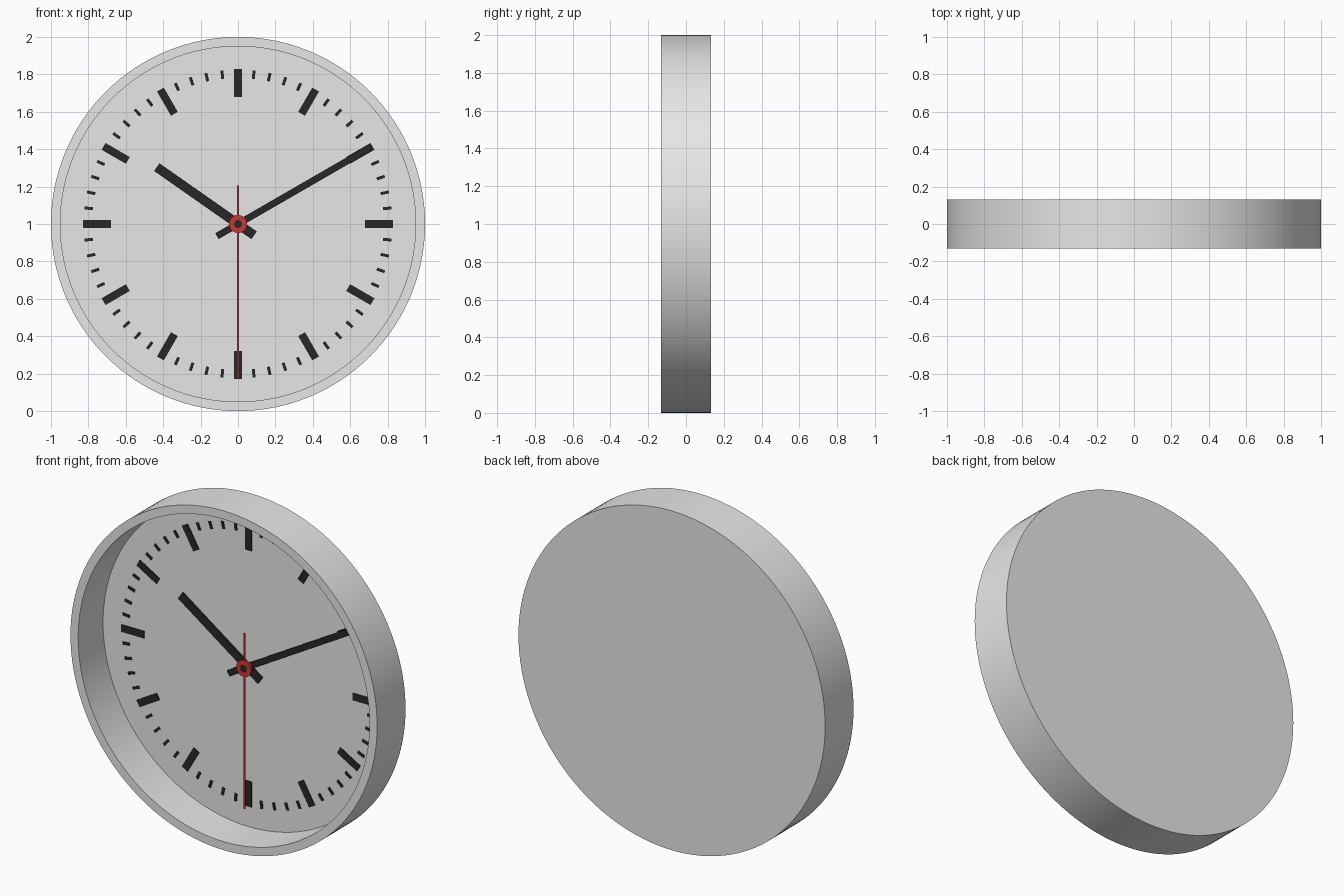
import bpy, bmesh, math
from mathutils import Matrix

if "Cube" in bpy.data.objects:
    bpy.data.objects.remove(bpy.data.objects["Cube"])

CZ = 1.0          # dial centre height
HALF = 0.132      # half of the case depth
FLOOR = 0.10      # y of the dial surface


def material(name, rgb):
    m = bpy.data.materials.new(name)
    m.diffuse_color = (*rgb, 1)
    m.use_nodes = True
    m.node_tree.nodes["Principled BSDF"].inputs["Base Color"].default_value = m.diffuse_color
    return m


GREY = material("light grey", (0.8, 0.8, 0.8))
BLACK = material("black", (0.02, 0.02, 0.02))
RED = material("red", (0.6, 0.04, 0.03))


def finish(name, bm, mat, smooth=False):
    bmesh.ops.recalc_face_normals(bm, faces=bm.faces)
    mesh = bpy.data.meshes.new(name)
    bm.to_mesh(mesh)
    bm.free()
    mesh.materials.append(mat)
    ob = bpy.data.objects.new(name, mesh)
    bpy.context.collection.objects.link(ob)
    if smooth:
        bpy.ops.object.select_all(action='DESELECT')
        ob.select_set(True)
        bpy.context.view_layer.objects.active = ob
        bpy.ops.object.shade_smooth_by_angle(angle=math.radians(30))
    return ob


def lathe(name, profile, mat, steps=128, closed=False):
    """Spin (radius, y) points round the dial axis."""
    bm = bmesh.new()
    verts = [bm.verts.new((r, y, CZ)) for r, y in profile]
    pairs = list(zip(verts, verts[1:]))
    if closed:
        pairs.append((verts[-1], verts[0]))
    edges = [bm.edges.new(p) for p in pairs]
    bmesh.ops.spin(bm, geom=verts + edges, cent=(0, 0, CZ), axis=(0, 1, 0),
                   angle=math.tau, steps=steps)
    bmesh.ops.remove_doubles(bm, verts=bm.verts, dist=1e-4)
    return finish(name, bm, mat, True)


def add_bar(bm, degrees, r0, r1, width, y0, y1):
    """Box along a radius; degrees run clockwise from twelve o'clock."""
    mat = (Matrix.Translation((0, 0, CZ))
           @ Matrix.Rotation(math.radians(degrees), 4, 'Y')
           @ Matrix.Translation((0, (y0 + y1) / 2, (r0 + r1) / 2))
           @ Matrix.Diagonal((width, y1 - y0, r1 - r0, 1)))
    bmesh.ops.create_cube(bm, size=1, matrix=mat)


def bars(name, specs, mat):
    bm = bmesh.new()
    for s in specs:
        add_bar(bm, *s)
    return finish(name, bm, mat)


# Case: closed back, outer wall, rim, recessed dial
lathe("case", [(0, HALF), (1, HALF), (1, -HALF), (0.95, -HALF),
               (0.95, FLOOR), (0, FLOOR)], GREY)

# Dial markings
bars("hour_marks", [(h * 30, 0.68, 0.83, 0.042, FLOOR - 0.005, FLOOR + 0.002)
                    for h in range(12)], BLACK)
bars("minute_marks", [(m * 6, 0.78, 0.825, 0.016, FLOOR - 0.005, FLOOR + 0.002)
                      for m in range(60) if m % 5], BLACK)

# Hands, stacked towards the front
bars("hour_hand", [(305, -0.105, 0.53, 0.05, 0.08, 0.09)], BLACK)
bars("minute_hand", [(60, -0.13, 0.825, 0.036, 0.068, 0.078)], BLACK)
bars("second_hand", [(180, -0.205, 0.83, 0.011, 0.058, 0.064)], RED)

# Centre: shaft and red collar
lathe("shaft", [(0, 0.054), (0.021, 0.054), (0.021, FLOOR + 0.002)], BLACK, 32)
lathe("collar", [(0.021, 0.052), (0.048, 0.052), (0.048, 0.066), (0.021, 0.066)],
      RED, 48, closed=True)
